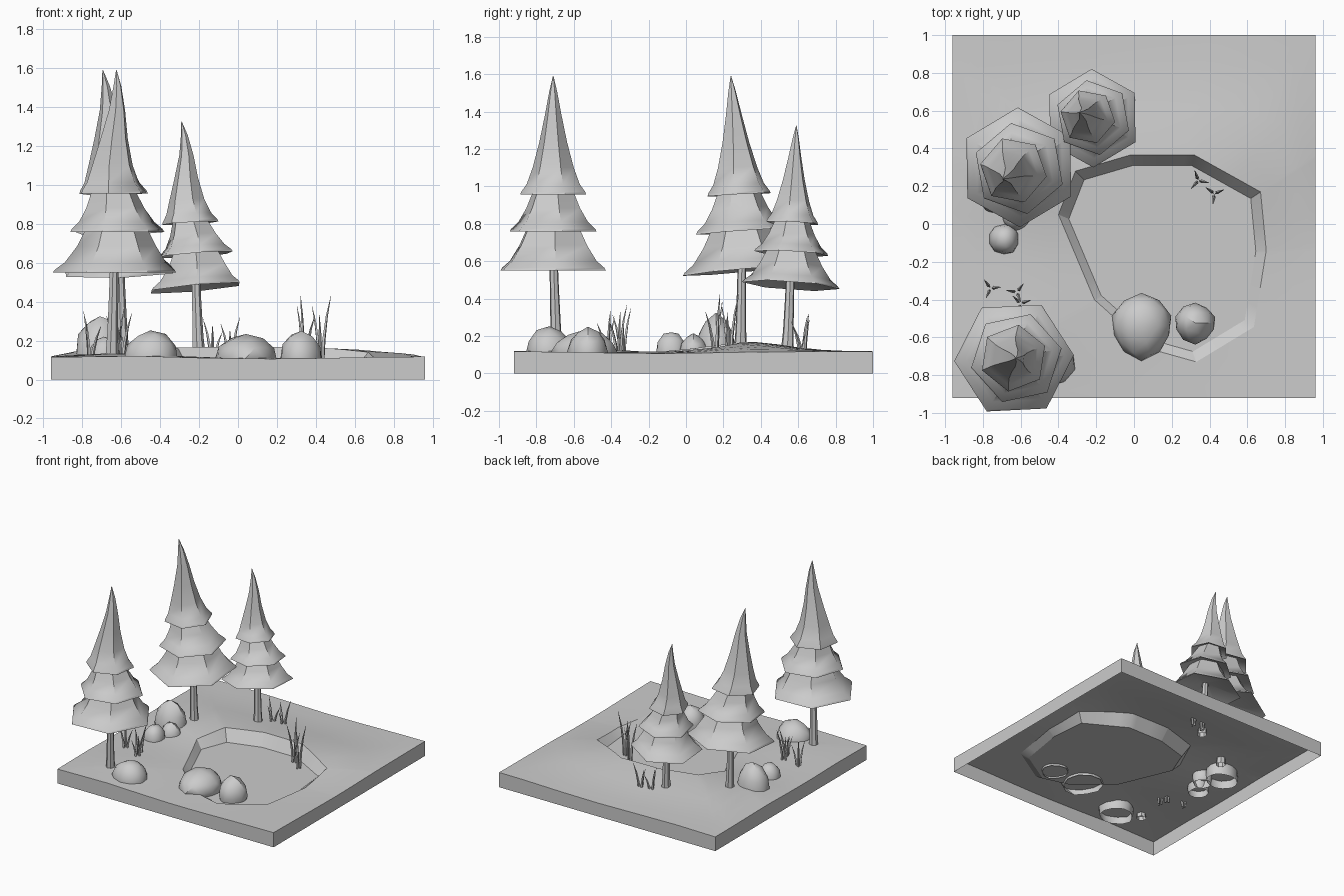
import bpy, bmesh, math, random
from mathutils import Vector

random.seed(4)
cube = bpy.data.objects.get("Cube")
if cube:
    bpy.data.objects.remove(cube, do_unlink=True)

grey = bpy.data.materials.new("plain_grey")
grey.use_nodes = True
colour = (0.6, 0.6, 0.6, 1)
grey.diffuse_color = colour
grey.node_tree.nodes["Principled BSDF"].inputs["Base Color"].default_value = colour


def finish(name, bm, angle=40, recalc=True):
    if recalc:
        bmesh.ops.recalc_face_normals(bm, faces=bm.faces)
    mesh = bpy.data.meshes.new(name)
    bm.to_mesh(mesh)
    bm.free()
    ob = bpy.data.objects.new(name, mesh)
    bpy.context.collection.objects.link(ob)
    mesh.materials.append(grey)
    bpy.ops.object.select_all(action='DESELECT')
    ob.select_set(True)
    bpy.context.view_layer.objects.active = ob
    bpy.ops.object.shade_smooth_by_angle(angle=math.radians(angle))
    return ob


def loft(bm, rings, cap_start=False, cap_end=False):
    rows = [[bm.verts.new(p) for p in ring] for ring in rings]
    n = len(rows[0])
    for a, b in zip(rows, rows[1:]):
        for i in range(n):
            j = (i + 1) % n
            bm.faces.new((a[i], a[j], b[j], b[i]))
    if cap_start:
        bm.faces.new(rows[0][::-1])
    if cap_end:
        bm.faces.new(rows[-1])


def ngon(centre, r, sides, phase=0.0, slope=(0, 0)):
    pts = []
    for k in range(sides):
        a = phase + k * math.tau / sides
        x, y = r * math.cos(a), r * math.sin(a)
        pts.append(Vector(centre) + Vector((x, y, x * slope[0] + y * slope[1])))
    return pts


# Ground: square slab with gentle mounds and a sunken pond
def height(x, y):
    side = math.sqrt(max(0, 1 - (x / 0.965) ** 2))
    ridge = 0.055 * math.exp(-((y - 0.33) / 0.33) ** 2) * side
    mound = 0.025 * math.exp(-((x + 0.62) ** 2 + (y + 0.55) ** 2) / 0.08)
    mound += 0.012 * math.exp(-((x + 0.65) ** 2 + (y - 0.3) ** 2) / 0.06)
    return 0.112 + ridge + mound + 0.006 * math.sin(4 * x + 1) * math.cos(3 * y)


centre = Vector((0.15, -0.18))
pond = [(-0.02, 0.365), (0.32, 0.365), (0.67, 0.17), (0.70, -0.14), (0.635, -0.545),
        (0.33, -0.73), (0.08, -0.66), (-0.21, -0.40), (-0.40, 0.05), (-0.31, 0.28)]
square = [(-0.96, -0.92), (0.96, -0.92), (0.96, 1.0), (-0.96, 1.0)]
pond = [Vector(p) - centre for p in pond]
square = [Vector(p) - centre for p in square]


def ray_hit(poly, angle):
    d = Vector((math.cos(angle), math.sin(angle)))
    for i, p in enumerate(poly):
        e = poly[(i + 1) % len(poly)] - p
        den = d.cross(e)
        if abs(den) > 1e-9:
            t, u = p.cross(e) / den, p.cross(d) / den
            if t > 0 and -1e-4 <= u <= 1 + 1e-4:
                return d * t


angles = sorted([math.atan2(p.y, p.x) for p in pond + square]
                + [0.05 + k * math.tau / 24 for k in range(-12, 12)])
rim = [ray_hit(pond, a) for a in angles]
edge = [ray_hit(square, a) for a in angles]
rings = [[(*(centre + e), 0) for e in edge]]
for t in (0, 0.2, 0.4, 0.6, 0.8, 1):
    flat = [centre + e.lerp(r, t) for e, r in zip(edge, rim)]
    rings.append([(p.x, p.y, height(p.x, p.y)) for p in flat])
rings.append([(*(centre + r * 0.9), 0.075) for r in rim])
bm = bmesh.new()
loft(bm, rings, cap_end=True)
finish("ground", bm, 30, recalc=False)


# Trees: bent trunk and three flared six-sided tiers, as (height, radius) fractions
LIP = [(0.07, 0.10), (0.008, 0.94), (0, 1), (0.014, 0.97)]
TIERS = [(0.0, 0.305, [(0.05, 0.82), (0.13, 0.64), (0.24, 0.46)]),
         (0.2, 0.235, [(0.05, 0.80), (0.12, 0.62), (0.23, 0.42)]),
         (0.39, 0.172, [(0.055, 0.80), (0.14, 0.62), (0.27, 0.42),
                        (0.41, 0.25), (0.53, 0.12), (0.61, 0.01)])]


def tree(name, base, tip, z0, z1, phase, slope, foot):
    base, tip = Vector(base), Vector(tip)
    h = z1 - z0
    bm = bmesh.new()
    for k, (start, radius, flare) in enumerate(TIERS):
        rings = []
        for dz, r in LIP + flare:
            f = start + dz
            c = base.lerp(tip, f ** 1.4)
            c.x += 0.012 * math.sin(f * 9)
            tilt = [s * max(0, 1 - f) for s in slope]
            rings.append(ngon((c.x, c.y, z0 + f * h), r * radius * h, 6,
                              phase + 0.16 * k, tilt))
        loft(bm, rings, True, True)
    finish(name + "_foliage", bm, 50)
    bm = bmesh.new()
    foot = Vector(foot)
    rings = []
    for t, r in ((0, 0.036), (0.25, 0.029), (0.6, 0.025), (1, 0.022)):
        c = foot.lerp(base, t ** 0.8)
        rings.append(ngon((c.x, c.y, 0.1 + t * (z0 + 0.02)), r, 7))
    loft(bm, rings, False, True)
    finish(name + "_trunk", bm, 50)


tree("front_tree", (-0.635, -0.71), (-0.63, -0.71), 0.55, 1.59, 0.05, (0, 0), (-0.65, -0.69))
tree("tall_back_tree", (-0.61, 0.30), (-0.70, 0.24), 0.55, 1.59, 0.54, (0.03, 0.09), (-0.59, 0.29))
tree("small_back_tree", (-0.22, 0.56), (-0.295, 0.59), 0.47, 1.325, 0.54, (0.09, -0.07), (-0.20, 0.54))


# Rocks: lumpy domes, open underneath
def rock(name, x, y, rx, ry, top):
    bm = bmesh.new()
    bmesh.ops.create_icosphere(bm, subdivisions=2, radius=1)
    a, b = random.uniform(0, 6), random.uniform(0, 6)
    for v in bm.verts:
        v.co *= 1 + 0.05 * math.sin(3 * v.co.x + a) + 0.05 * math.sin(4 * v.co.y + b)
        v.co = Vector((x + v.co.x * rx, y + v.co.y * ry, 0.11 + v.co.z * (top - 0.11)))
    bmesh.ops.bisect_plane(bm, geom=bm.verts[:] + bm.edges[:] + bm.faces[:],
                           plane_co=(0, 0, 0.06), plane_no=(0, 0, 1), clear_inner=True)
    finish(name, bm, 35, recalc=False)


rock("pond_rock_large", 0.04, -0.54, 0.165, 0.175, 0.225)
rock("pond_rock_small", 0.325, -0.525, 0.11, 0.11, 0.24)
rock("front_rock", -0.45, -0.73, 0.14, 0.13, 0.245)
rock("side_rock_small", -0.69, -0.08, 0.08, 0.08, 0.23)
rock("side_rock_large", -0.71, 0.16, 0.12, 0.12, 0.325)
rock("side_rock_low", -0.62, 0.04, 0.075, 0.08, 0.21)


# Grass: tufts of three curved tapering blades
def grass(name, x, y, top, start, lean=0.045):
    bm = bmesh.new()
    for k in range(3):
        a = start + k * math.tau / 3
        out = Vector((math.cos(a), math.sin(a)))
        tall = (top - 0.08) * (1 - 0.14 * k)
        rings = []
        for t, r in ((0, 0.008), (0.35, 0.009), (0.7, 0.006), (1, 0.0008)):
            c = Vector((x, y)) + out * (0.012 + lean * t * t)
            rings.append(ngon((c.x, c.y, 0.08 + t * tall), r, 4, a))
        loft(bm, rings, True, True)
    finish(name, bm, 50)


grass("pond_grass_a", 0.34, 0.23, 0.43, 1.9)
grass("pond_grass_b", 0.425, 0.16, 0.43, 0.4)
grass("front_grass_a", -0.76, -0.34, 0.35, 2.2)
grass("front_grass_b", -0.62, -0.36, 0.37, 0.9)
grass("front_grass_c", -0.60, -0.42, 0.34, 0.3)
grass("back_grass_a", -0.13, 0.62, 0.31, 2.6)
grass("back_grass_b", -0.04, 0.63, 0.32, 0.5)
